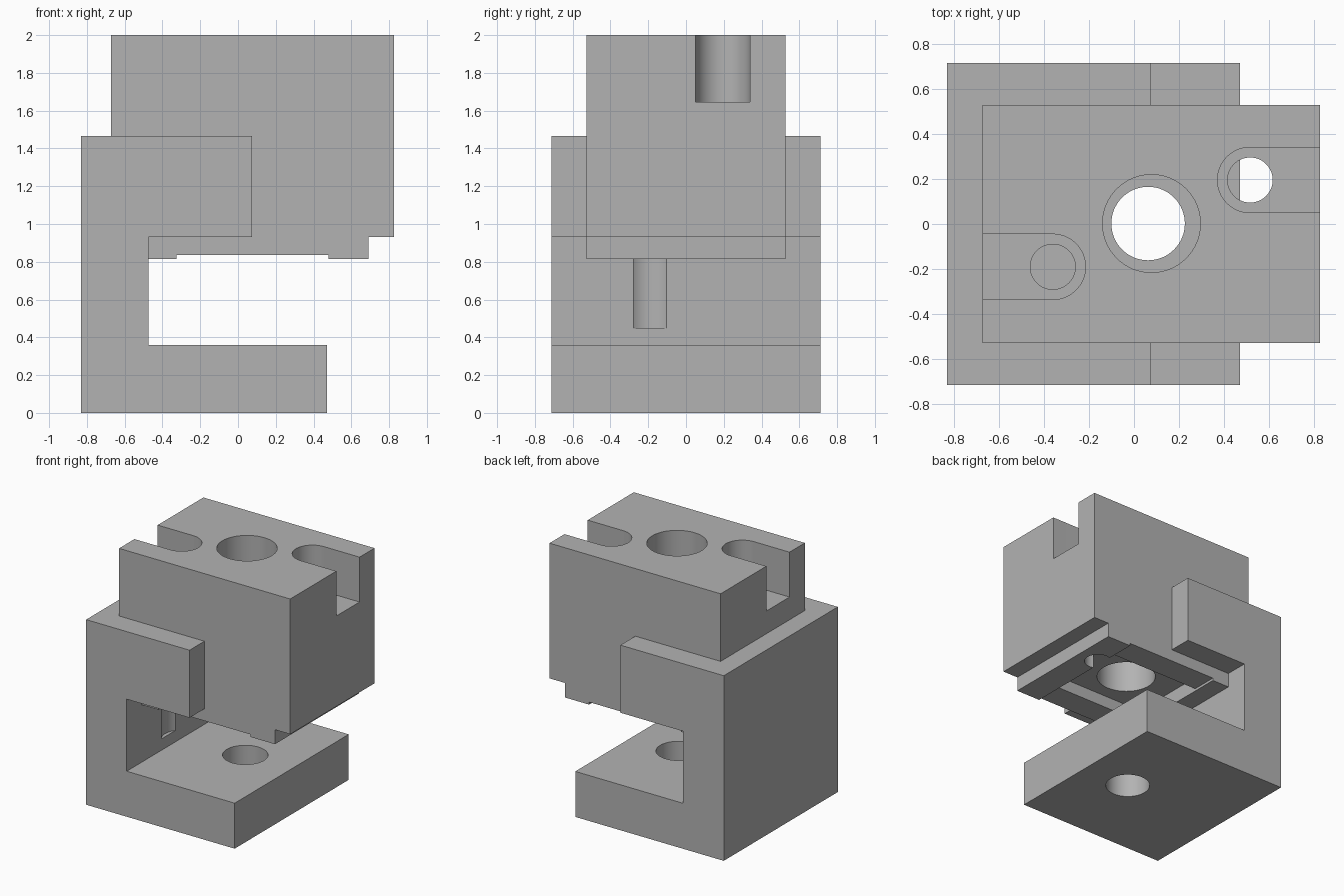
import bpy, bmesh, math
from mathutils import Matrix

if "Cube" in bpy.data.objects:
    bpy.data.objects.remove(bpy.data.objects["Cube"])

grey = bpy.data.materials.new("machined_grey")
grey.diffuse_color = (0.45, 0.45, 0.45, 1)
grey.use_nodes = True
grey.node_tree.nodes["Principled BSDF"].inputs["Base Color"].default_value = grey.diffuse_color


def extrude(name, pts, axis, lo, hi):
    """Prism from a 2D outline: axis 'y' uses (x, z) points, axis 'z' uses (x, y)."""
    bm = bmesh.new()
    put = (lambda a, b, d: (a, d, b)) if axis == "y" else (lambda a, b, d: (a, b, d))
    face = bm.faces.new([bm.verts.new(put(a, b, lo)) for a, b in pts])
    out = bmesh.ops.extrude_face_region(bm, geom=[face])
    moved = [g for g in out["geom"] if isinstance(g, bmesh.types.BMVert)]
    bmesh.ops.translate(bm, verts=moved, vec=put(0, 0, hi - lo))
    bmesh.ops.recalc_face_normals(bm, faces=bm.faces)
    me = bpy.data.meshes.new(name)
    bm.to_mesh(me)
    bm.free()
    ob = bpy.data.objects.new(name, me)
    bpy.context.collection.objects.link(ob)
    me.materials.append(grey)
    return ob


def box(name, x0, x1, y0, y1, z0, z1):
    return extrude(name, [(x0, y0), (x1, y0), (x1, y1), (x0, y1)], "z", z0, z1)


def cylinder(name, x, y, r, z0, z1, n=64):
    ring = [(x + r * math.cos(2 * math.pi * i / n), y + r * math.sin(2 * math.pi * i / n))
            for i in range(n)]
    return extrude(name, ring, "z", z0, z1)


def open_slot(name, x, y, r, x_end, z0, z1, n=32):
    """Slot with one round end at x, running straight out to x_end."""
    s = 1 if x_end > x else -1
    arc = [(x - s * r * math.sin(math.pi * i / n), y + r * math.cos(math.pi * i / n))
           for i in range(n + 1)]
    return extrude(name, arc + [(x_end, y - r), (x_end, y + r)], "z", z0, z1)


def cut(target, cutters):
    for c in cutters:
        m = target.modifiers.new(c.name, "BOOLEAN")
        m.operation, m.solver, m.object = "DIFFERENCE", "EXACT", c
        bpy.context.view_layer.objects.active = target
        bpy.ops.object.modifier_apply(modifier=m.name)
        bpy.data.objects.remove(c)
    bpy.ops.object.select_all(action="DESELECT")
    target.select_set(True)
    bpy.ops.object.shade_smooth_by_angle(angle=math.radians(30))


BOLTS = [(0.515, 0.195, 1.0), (-0.36, -0.19, -0.9)]  # x, y, open end of slot

# C-shaped bracket: base, back wall and two side arms around a pocket
bracket = extrude("bracket", [(-0.83, 0), (0.47, 0), (0.47, 0.36), (-0.475, 0.36),
                              (-0.475, 0.93), (0.075, 0.93), (0.075, 1.465), (-0.83, 1.465)],
                  "y", -0.713, 0.713)
cut(bracket, [
    box("pocket", -0.672, 1.0, -0.527, 0.527, 0.815, 1.6),
    cylinder("base_hole", 0.0625, 0.002, 0.163, -0.1, 0.5),
    cylinder("wall_groove", -0.36, -0.19, 0.145, 0.45, 0.9),
])

# Upper block with a stepped, recessed underside
block = extrude("block", [(-0.672, 0.815), (-0.325, 0.815), (-0.325, 0.835), (0.48, 0.835),
                          (0.48, 0.815), (0.692, 0.815), (0.692, 0.93), (0.826, 0.93),
                          (0.826, 2.0), (-0.672, 2.0)], "y", -0.527, 0.527)
cutters = [box("under_recess", -0.325, 0.48, -0.32, 0.32, 0.7, 0.93),
           cylinder("bore", 0.0775, 0.002, 0.217, 0.6, 2.2)]
for x, y, end in BOLTS:
    cutters += [open_slot("bolt_slot", x, y, 0.145, end, 1.645, 2.2),
                cylinder("bolt_hole", x, y, 0.1, 0.6, 1.8)]
cut(block, cutters)
